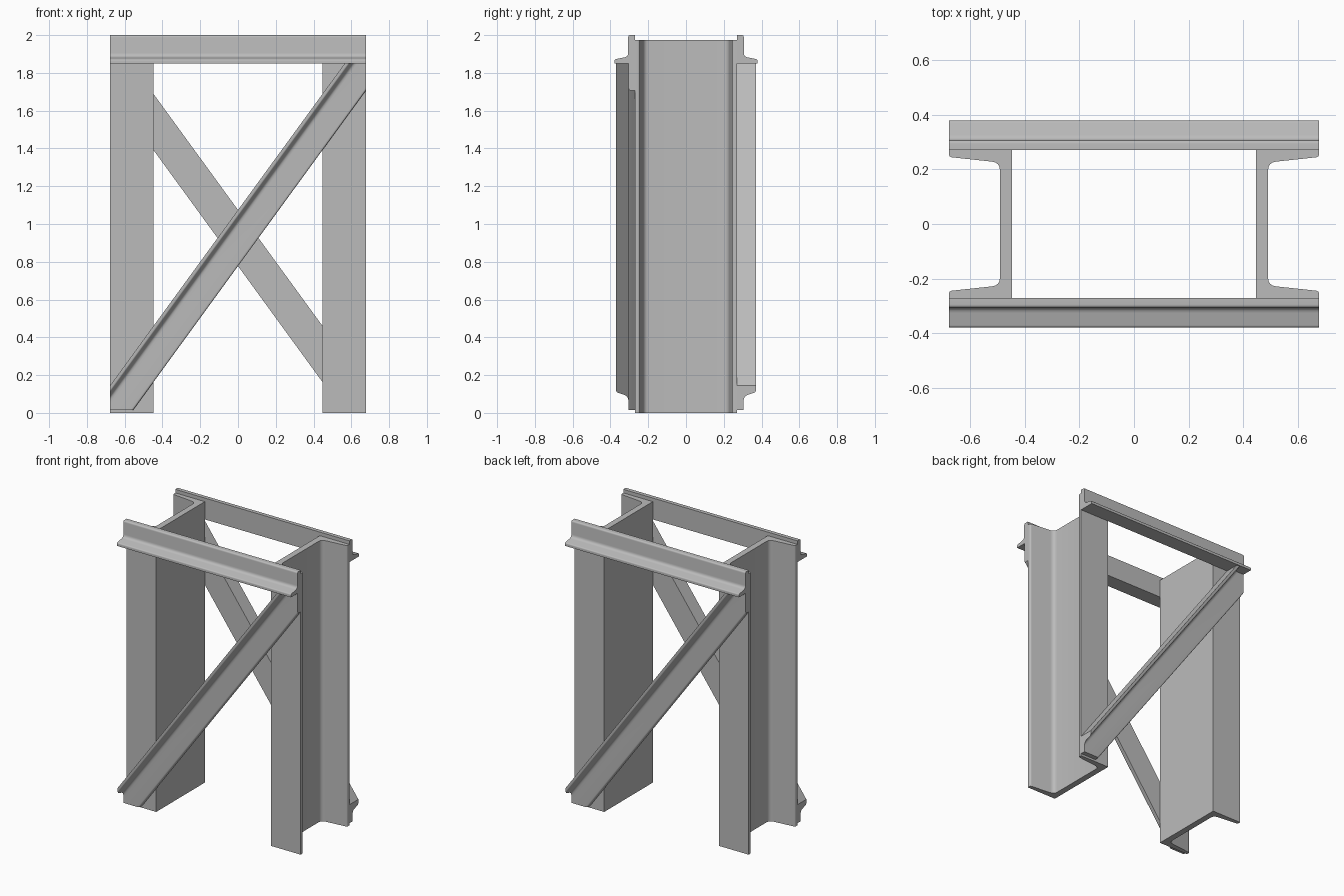
import bpy, bmesh, math
from mathutils import Matrix, Vector

cube = bpy.data.objects.get("Cube")
if cube:
    bpy.data.objects.remove(cube)

steel = bpy.data.materials.new("plain steel grey")
steel.use_nodes = True
GREY = (0.5, 0.5, 0.5, 1)
steel.diffuse_color = GREY
steel.node_tree.nodes["Principled BSDF"].inputs["Base Color"].default_value = GREY

HALF_TURN = Matrix.Rotation(math.pi, 4, 'Z')


def rounded(points, radii, steps=4):
    """Round each corner of a closed 2D outline by its own radius."""
    out = []
    for i, (p, r) in enumerate(zip(points, radii)):
        p = Vector(p)
        if r == 0:
            out.append(p)
            continue
        a = p + (Vector(points[i - 1]) - p).normalized() * r
        b = p + (Vector(points[(i + 1) % len(points)]) - p).normalized() * r
        for k in range(steps + 1):
            t = k / steps
            out.append(a * (1 - t) ** 2 + p * 2 * t * (1 - t) + b * t * t)
    return out


def bar(name, outline, start, end, u, v, turned=False, cuts=()):
    """Sweep an outline (in axes u, v) from start to end, then trim by planes."""
    bm = bmesh.new()
    rings = [[bm.verts.new(Vector(o) + u * p.x + v * p.y) for p in outline]
             for o in (start, end)]
    n = len(outline)
    for i in range(n):
        j = (i + 1) % n
        bm.faces.new((rings[0][i], rings[0][j], rings[1][j], rings[1][i]))
    for ring in rings:
        bm.faces.new(ring)
    for point, normal in cuts:
        res = bmesh.ops.bisect_plane(
            bm, geom=bm.verts[:] + bm.edges[:] + bm.faces[:],
            plane_co=point, plane_no=normal, clear_outer=True)
        edges = [e for e in res["geom_cut"] if isinstance(e, bmesh.types.BMEdge)]
        bmesh.ops.holes_fill(bm, edges=edges)
    if turned:
        bm.transform(HALF_TURN)
    bmesh.ops.recalc_face_normals(bm, faces=bm.faces[:])
    mesh = bpy.data.meshes.new(name)
    bm.to_mesh(mesh)
    bm.free()
    mesh.materials.append(steel)
    obj = bpy.data.objects.new(name, mesh)
    bpy.context.collection.objects.link(obj)
    bpy.ops.object.select_all(action='DESELECT')
    obj.select_set(True)
    bpy.context.view_layer.objects.active = obj
    bpy.ops.object.shade_smooth_by_angle(angle=math.radians(35))


def angle_outline(width, out, thick):
    """L section: one leg flat on the wall, the other standing out at the heel."""
    toe = thick * 0.6
    return rounded(
        [(0, 0), (out, 0), (out, toe), (thick, thick), (thick, width), (0, width)],
        [0, 0, 0.008, 0.02, 0.012, 0])


X, Y, Z = Vector((1, 0, 0)), Vector((0, 1, 0)), Vector((0, 0, 1))
WALL, SIDE, UNDER = 0.27, 0.677, 1.85

# Channel section, tapered flanges pointing outward
half = [(0.447, WALL), (SIDE, WALL), (SIDE, 0.245), (0.49, 0.225)]
channel = rounded(half + [(x, -y) for x, y in reversed(half)],
                  [0, 0, 0.012, 0.03, 0.03, 0.012, 0, 0])

# Diagonal brace direction, and the in-plane normal pointing to its lower edge
low, high = Vector((-SIDE, -WALL, 0.145)), Vector((0.565, -WALL, UNDER))
along = (high - low).normalized()
down = Vector((along.z, 0, -along.x))
trims = [((SIDE, 0, 0), X), ((-SIDE, 0, 0), -X),
         ((0, 0, UNDER), Z), ((0, 0, 0.015), -Z)]

for turned, post_side, face in ((False, "left", "front"), (True, "right", "back")):
    bar(f"{post_side}_channel_post", channel, (0, 0, 0), (0, 0, 1.975), X, Y, turned)
    bar(f"{face}_top_angle", angle_outline(0.15, 0.108, 0.036),
        (-SIDE, -WALL, UNDER), (SIDE, -WALL, UNDER), -Y, Z, turned)
    bar(f"{face}_diagonal_brace", angle_outline(0.175, 0.1, 0.034),
        low - along * 0.3, high + along * 0.3, -Y, down, turned, trims)
